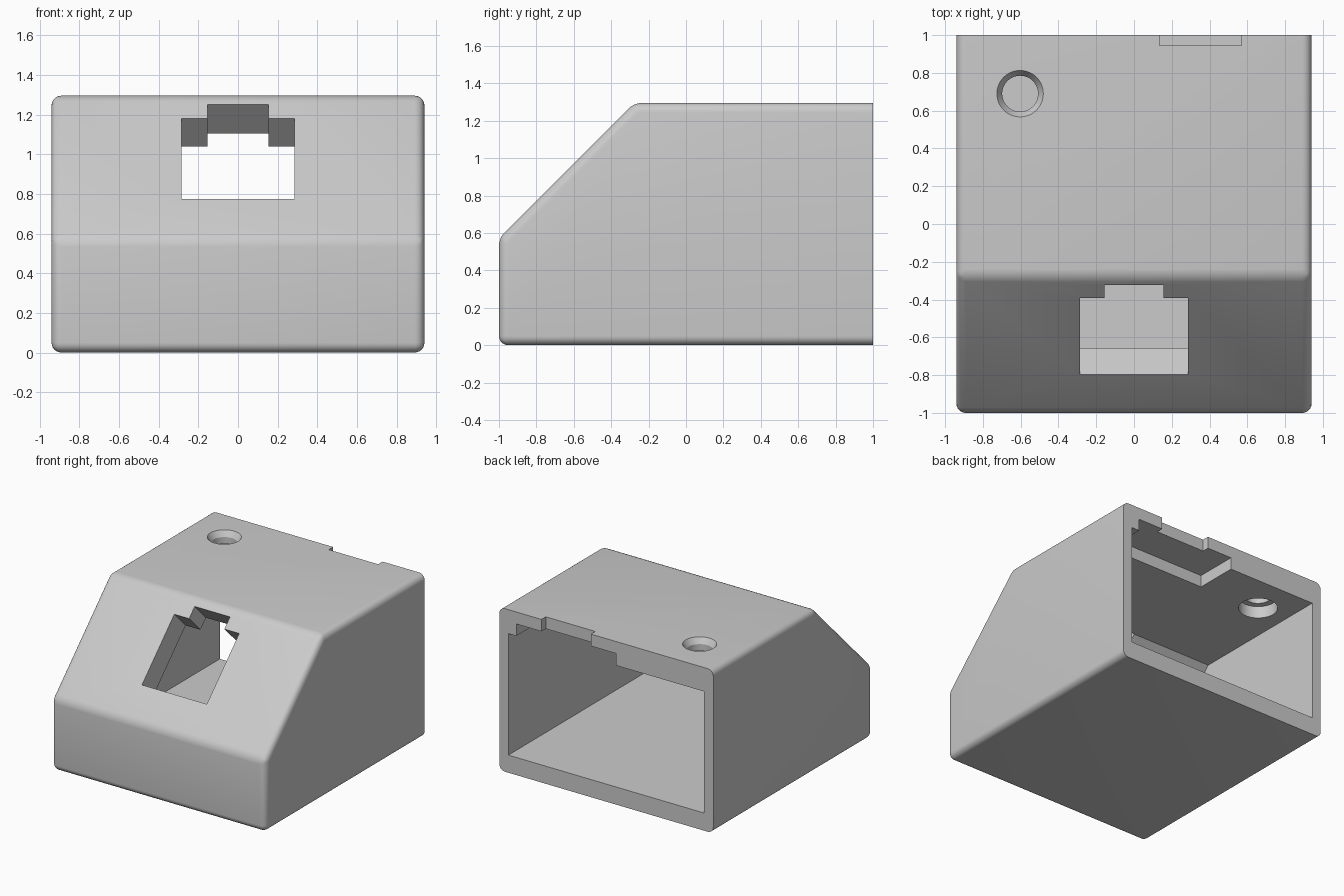
import bpy, bmesh, math
from mathutils import Vector

cube = bpy.data.objects.get("Cube")
if cube:
    bpy.data.objects.remove(cube, do_unlink=True)

# Single plastic colour
plastic = bpy.data.materials.new("light_grey_plastic")
plastic.use_nodes = True
colour = (0.6, 0.6, 0.6, 1)
plastic.diffuse_color = colour
plastic.node_tree.nodes["Principled BSDF"].inputs["Base Color"].default_value = colour

W, BACK, TOP, SLOPE = 0.94, 1.0, 1.295, 1.572   # slope plane: z = y + SLOPE


def to_object(name, bm):
    bmesh.ops.recalc_face_normals(bm, faces=bm.faces[:])
    mesh = bpy.data.meshes.new(name)
    bm.to_mesh(mesh)
    bm.free()
    mesh.materials.append(plastic)
    ob = bpy.data.objects.new(name, mesh)
    bpy.context.collection.objects.link(ob)
    return ob


def prism(points, direction):
    """Extrude a planar outline along a vector."""
    bm = bmesh.new()
    face = bm.faces.new([bm.verts.new(p) for p in points])
    new = bmesh.ops.extrude_face_region(bm, geom=[face])["geom"]
    verts = [g for g in new if isinstance(g, bmesh.types.BMVert)]
    bmesh.ops.translate(bm, verts=verts, vec=Vector(direction))
    return bm


def side_prism(profile, x0, x1):
    """Extrude a (y, z) side profile across x."""
    return prism([(x0, y, z) for y, z in profile], (x1 - x0, 0, 0))


def box(x0, x1, y0, y1, z0, z1):
    return side_prism([(y0, z0), (y1, z0), (y1, z1), (y0, z1)], x0, x1)


# Housing: wedge-fronted block, every edge rounded except around the open back
outline = [(-1, 0), (BACK, 0), (BACK, TOP), (TOP - SLOPE, TOP), (-1, SLOPE - 1)]
bm = side_prism(outline, -W, W)
edges = [e for e in bm.edges if any(v.co.y < BACK - 0.01 for v in e.verts)]
bmesh.ops.bevel(bm, geom=edges, offset=0.07, offset_type='WIDTH',
                segments=6, profile=0.5, affect='EDGES')
housing = to_object("housing", bm)


def cut(name, bm):
    cutter = to_object(name, bm)
    cutter.hide_render = True
    mod = housing.modifiers.new(name, 'BOOLEAN')
    mod.operation = 'DIFFERENCE'
    mod.solver = 'EXACT'
    mod.object = cutter
    bpy.context.view_layer.objects.active = housing
    bpy.ops.object.modifier_apply(modifier=name)
    bpy.data.objects.remove(cutter, do_unlink=True)


# Hollow interior, following the sloped front, open at the back
ceiling, floor, front = 1.105, 0.14, -0.9
inner = SLOPE - 0.285
cut("cavity", side_prism([(front, floor), (BACK + 0.1, floor), (BACK + 0.1, ceiling),
                          (ceiling - inner, ceiling), (front, front + inner)],
                         -W + 0.08, W - 0.08))

# Latch pocket under the roof and the notch through the rear edge
cut("latch_pocket", box(-0.085, 0.79, 0.66, BACK + 0.1, 0.9, 1.2))
cut("latch_notch", box(0.135, 0.57, 0.945, BACK + 0.1, 1.0, 1.5))

# Stepped socket opening, square to the sloped panel
half = [(0.285, -0.798), (0.285, -0.392), (0.155, -0.392), (0.155, -0.322)]
loop = half + [(-x, y) for x, y in reversed(half)]
lift = 0.1
cut("socket_opening", prism([(x, y - lift, y + SLOPE + lift) for x, y in loop],
                            (0, 0.27, -0.27)))

# Round hole: flared mouth, narrow neck, wider bore below
bm = bmesh.new()
stations = [(0.15, 1.0), (0.143, 1.0), (0.143, 1.2), (0.095, 1.2), (0.095, 1.25),
            (0.123, TOP), (0.123, 1.4)][1:]
rings = []
for r, z in stations:
    rings.append([bm.verts.new((-0.603 + r * math.cos(a), 0.69 + r * math.sin(a), z))
                  for a in (math.tau * i / 48 for i in range(48))])
for low, high in zip(rings, rings[1:]):
    for i in range(48):
        j = (i + 1) % 48
        bm.faces.new((low[i], low[j], high[j], high[i]))
bm.faces.new(rings[0])
bm.faces.new(rings[-1])
cut("round_hole", bm)

# Smooth rounded edges, crisp cut edges
bpy.ops.object.select_all(action='DESELECT')
housing.select_set(True)
bpy.context.view_layer.objects.active = housing
bpy.ops.object.shade_smooth_by_angle(angle=math.radians(30))
